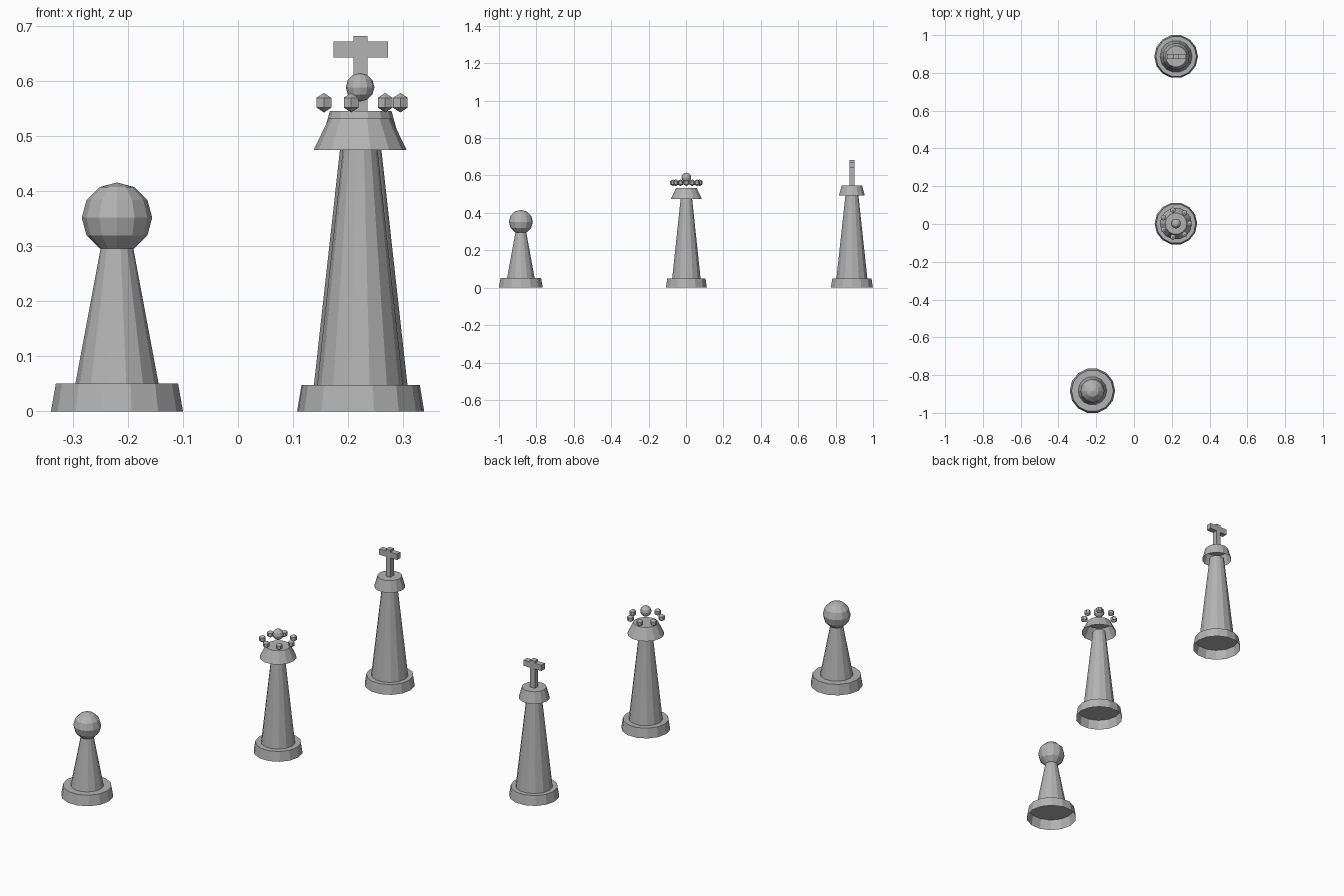
import bpy
import bmesh
import math
from mathutils import Matrix, Vector

cube = bpy.data.objects.get("Cube")
if cube:
    bpy.data.objects.remove(cube, do_unlink=True)

SIDES = 14

grey = bpy.data.materials.new("stone grey")
grey.use_nodes = True
GREY = (0.45, 0.45, 0.45, 1)
grey.diffuse_color = GREY
grey.node_tree.nodes["Principled BSDF"].inputs["Base Color"].default_value = GREY


def add_object(name, bm, location):
    mesh = bpy.data.meshes.new(name)
    bm.to_mesh(mesh)
    bm.free()
    mesh.materials.append(grey)
    obj = bpy.data.objects.new(name, mesh)
    obj.location = location
    bpy.context.collection.objects.link(obj)
    return obj


def tapered(name, spot, z0, z1, r0, r1):
    """Tapered shell, closed on top and open underneath."""
    bm = bmesh.new()
    bmesh.ops.create_cone(bm, cap_ends=True, segments=SIDES,
                          radius1=r0, radius2=r1, depth=z1 - z0,
                          matrix=Matrix.Translation((0, 0, (z1 - z0) / 2)))
    # Put a corner on the x axis
    corner = bm.verts[:][0].co
    turn = -math.atan2(corner.y, corner.x)
    bmesh.ops.rotate(bm, verts=bm.verts, matrix=Matrix.Rotation(turn, 3, "Z"))
    bm.normal_update()
    underside = [f for f in bm.faces if f.normal.z < -0.9]
    bmesh.ops.delete(bm, geom=underside, context="FACES_ONLY")
    return add_object(name, bm, (*spot, z0))


def ball(name, spot, z, radius, segments=12, rings=6):
    bm = bmesh.new()
    bmesh.ops.create_uvsphere(bm, u_segments=segments, v_segments=rings, radius=radius)
    return add_object(name, bm, (*spot, z))


def cross(name, spot, z0, z1, arm0, arm1, stem, reach, depth):
    """Cross outline extruded from front to back."""
    half = [(stem, z0), (stem, arm0), (reach, arm0),
            (reach, arm1), (stem, arm1), (stem, z1)]
    outline = half + [(-x, z) for x, z in reversed(half)]
    bm = bmesh.new()
    face = bm.faces.new([bm.verts.new((x, -depth / 2, z)) for x, z in outline])
    back = bmesh.ops.extrude_face_region(bm, geom=[face])["geom"]
    moved = [v for v in back if isinstance(v, bmesh.types.BMVert)]
    bmesh.ops.translate(bm, verts=moved, vec=Vector((0, depth, 0)))
    bmesh.ops.recalc_face_normals(bm, faces=bm.faces)
    return add_object(name, bm, (*spot, 0))


PAWN = (-0.22, -0.883)
QUEEN = (0.222, 0.002)
KING = (0.223, 0.887)

# Pawn: base, body and round head
tapered("pawn_base", PAWN, 0, 0.051, 0.12, 0.111)
tapered("pawn_body", PAWN, 0.051, 0.3, 0.0755, 0.029)
ball("pawn_head", PAWN, 0.352, 0.064)

# Queen: base, body, collar, top ball and ring of beads
tapered("queen_base", QUEEN, 0, 0.048, 0.1125, 0.105)
tapered("queen_body", QUEEN, 0.048, 0.48, 0.078, 0.031)
tapered("queen_collar", QUEEN, 0.475, 0.532, 0.0845, 0.057)
ball("queen_top_ball", QUEEN, 0.589, 0.026)
BEADS = 7
for i in range(BEADS):
    a = math.tau * i / BEADS
    spot = (QUEEN[0] + 0.073 * math.cos(a), QUEEN[1] + 0.073 * math.sin(a))
    ball(f"queen_crown_bead_{i + 1}", spot, 0.561, 0.0178, segments=6, rings=3)

# King: base, body, collar and cross
tapered("king_base", KING, 0, 0.048, 0.1155, 0.1075)
tapered("king_body", KING, 0.048, 0.495, 0.085, 0.0355)
tapered("king_collar", KING, 0.492, 0.546, 0.071, 0.056)
cross("king_cross", KING, 0.546, 0.682, 0.643, 0.672, 0.0128, 0.0495, 0.027)
